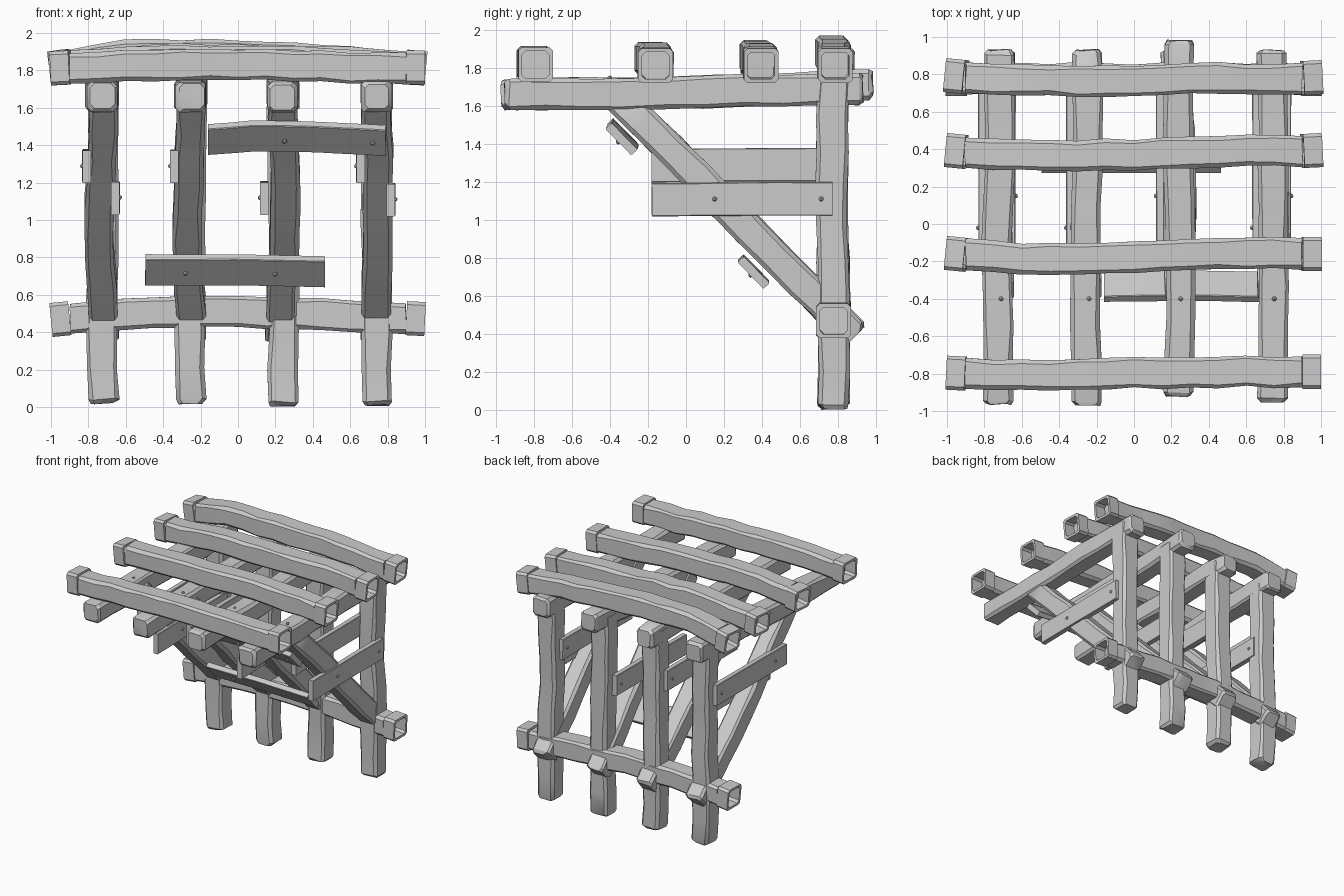
import bpy, bmesh, random
from mathutils import Vector

if "Cube" in bpy.data.objects:
    bpy.data.objects.remove(bpy.data.objects["Cube"])

rng = random.Random(7)
parts = []


def finish(name, bm):
    bmesh.ops.recalc_face_normals(bm, faces=bm.faces[:])
    me = bpy.data.meshes.new(name)
    bm.to_mesh(me)
    bm.free()
    ob = bpy.data.objects.new(name, me)
    bpy.context.collection.objects.link(ob)
    parts.append(ob)
    return ob


def axes(a, b, up):
    t = (b - a).normalized()
    s = t.cross(Vector(up)).normalized()
    return t, s, s.cross(t)


def octagon(w, h, c):
    x, y = w / 2, h / 2
    return [(x, y - c), (x - c, y), (c - x, y), (-x, y - c),
            (-x, c - y), (c - x, -y), (x - c, -y), (x, c - y)]


def beam(name, pts, w, h, up=(0, 0, 1), chamfer=0.02, jitter=0.006, segs=9, worn=0.022):
    """Hewn timber: chamfered section swept along a gently wandering path."""
    pts = [Vector(p) for p in pts]
    t, s, u = axes(pts[0], pts[-1], up)
    length = (pts[-1] - pts[0]).length
    ds = [(p - pts[0]).dot(t) for p in pts]

    def at(d):
        for i in range(len(pts) - 1):
            if d <= ds[i + 1] or i == len(pts) - 2:
                k = (d - ds[i]) / (ds[i + 1] - ds[i])
                return pts[i].lerp(pts[i + 1], k)
    stops = [length * i / segs for i in range(segs + 1)]
    if worn:
        stops = [0, worn] + stops[1:-1] + [length - worn, length]
    bm = bmesh.new()
    rings = []
    for i, d in enumerate(stops):
        end = worn and i in (0, len(stops) - 1)
        f = 0.8 if end else 1.0
        c = at(d)
        dx, dy = rng.uniform(-jitter, jitter), rng.uniform(-jitter, jitter)
        cw = w * f + rng.uniform(-jitter, jitter)
        ch = h * f + rng.uniform(-jitter, jitter)
        cc = max(0.003, chamfer + rng.uniform(-jitter, jitter))
        rings.append([bm.verts.new(c + s * (x + dx) + u * (y + dy)
                                   + t * rng.uniform(-jitter, jitter))
                      for x, y in octagon(cw, ch, cc)])
    for a, b in zip(rings, rings[1:]):
        for i in range(8):
            j = (i + 1) % 8
            bm.faces.new((a[i], a[j], b[j], b[i]))
    bm.faces.new(rings[0])
    bm.faces.new(rings[-1])
    return finish(name, bm)


def sleeve(name, inner, outer, size=0.182, wall=0.02):
    """Square end collar, open towards the outside."""
    a, b = Vector(inner), Vector(outer)
    t, s, u = axes(a, b, (0, 0, 1))
    bm = bmesh.new()
    ins = size - 2 * wall
    prof = [(a, size), (b, size), (b, ins), (a, ins)]
    rings = [[bm.verts.new(p + s * x + u * y) for x, y in octagon(z, z, 0.018)]
             for p, z in prof]
    for k in range(4):
        p, q = rings[k], rings[(k + 1) % 4]
        for i in range(8):
            j = (i + 1) % 8
            bm.faces.new((p[i], p[j], q[j], q[i]))
    return finish(name, bm)


def nail(name, loc, r=0.014):
    bm = bmesh.new()
    bmesh.ops.create_icosphere(bm, subdivisions=1, radius=r)
    bmesh.ops.translate(bm, verts=bm.verts[:], vec=Vector(loc))
    finish(name, bm)


# cross beams: left cap, wander, right cap (x, y, z)
cross = {
    "roof_beam_front": [(-1, -.795, 1.81), (-.9, -.80, 1.815), (-.5, -.81, 1.825),
                        (.1, -.795, 1.83), (.6, -.79, 1.815), (.9, -.79, 1.815), (1, -.79, 1.815)],
    "roof_beam_second": [(-1, -.155, 1.81), (-.9, -.165, 1.82), (-.5, -.19, 1.845),
                         (.1, -.17, 1.85), (.5, -.15, 1.835), (.9, -.16, 1.815), (1, -.16, 1.81)],
    "roof_beam_third": [(-1, .395, 1.81), (-.9, .385, 1.82), (-.5, .36, 1.855),
                        (.1, .375, 1.855), (.6, .39, 1.84), (.9, .39, 1.82), (1, .395, 1.81)],
    "roof_beam_back": [(-1, .795, 1.81), (-.9, .785, 1.825), (-.6, .77, 1.88),
                       (-.2, .76, 1.88), (.3, .775, 1.87), (.9, .78, 1.82), (1, .785, 1.81)],
    "lower_beam": [(-1, .775, .465), (-.9, .775, .475), (-.6, .78, .50),
                   (-.1, .775, .515), (.4, .78, .50), (.9, .775, .475), (1, .775, .47)],
}
for name, p in cross.items():
    beam(name, p[1:-1], .165, .165, segs=12, worn=0)
    sleeve(name + "_left_cap", p[1], p[0])
    sleeve(name + "_right_cap", p[-2], p[-1])

# four frames: post, rafter and diagonal brace
xs = (-.72, -.25, .24, .74)
front_y = (-.965, -.97, -.92, -.95)
back_y = (.93, .93, .98, .93)
foot = (.02, .02, .006, .01)
for i, x in enumerate(xs):
    w = (-.015, -.015, .01, .008)[i]
    beam(f"post_{i+1}", [(x, .775, foot[i]), (x + w, .78, .5), (x - w / 2, .765, 1.1), (x, .775, 1.74)],
         .16, .165, up=(0, 1, 0))
    rise = .025 if i == 2 else 0
    beam(f"rafter_{i+1}", [(x, front_y[i], 1.66), (x + w, -.3, 1.665), (x, .3, 1.68),
                           (x, back_y[i], 1.69 + rise)], .16, .165)
    beam(f"brace_{i+1}", [(x, -.36, 1.65), (x + w, .05, 1.235), (x + 1.5 * w, .3, .98),
                          (x - (.025 if i == 2 else 0), .885, .39)], .155, .165)
    nail(f"rafter_nail_{i+1}", (x + .01, -.4, 1.745))

# side planks nailed along the frames (x, centre height)
side = [(-.81, 1.29), (-.655, 1.12), (-.34, 1.29), (.14, 1.12), (.655, 1.29), (.818, 1.11)]
for i, (x, z) in enumerate(side):
    sgn = 1 if x in (-.655, .818) else -1
    beam(f"side_plank_{i+1}", [(x, -.18, z - .005), (x, .3, z), (x, .77, z)], .045, .175,
         chamfer=.004, jitter=.001, segs=3, worn=0)
    for y in (.15 if z < 1.2 else -.02, .71):
        nail(f"side_nail_{i+1}", (x + sgn * .022, y, z))

# planks across the underside of the braces
tilt = (0, -.715, -.70)
beam("upper_front_plank", [(-.16, -.335, 1.43), (.1, -.33, 1.45), (.4, -.33, 1.445), (.79, -.34, 1.425)],
     .195, .045, up=tilt, chamfer=.004, jitter=.001, segs=8, worn=0)
beam("lower_front_plank", [(-.495, .355, .733), (0, .355, .733), (.465, .355, .723)],
     .195, .045, up=tilt, chamfer=.004, jitter=.001, segs=4, worn=0)
for i, (x, y, z) in enumerate([(.72, -.355, 1.41), (.25, -.355, 1.42), (-.28, .34, .715), (.2, .34, .71)]):
    nail(f"front_nail_{i+1}", (x, y, z))

# soft shading with crisp hewn edges
bpy.ops.object.select_all(action='DESELECT')
for ob in parts:
    ob.select_set(True)
bpy.context.view_layer.objects.active = parts[0]
bpy.ops.object.shade_smooth_by_angle(angle=0.55)
